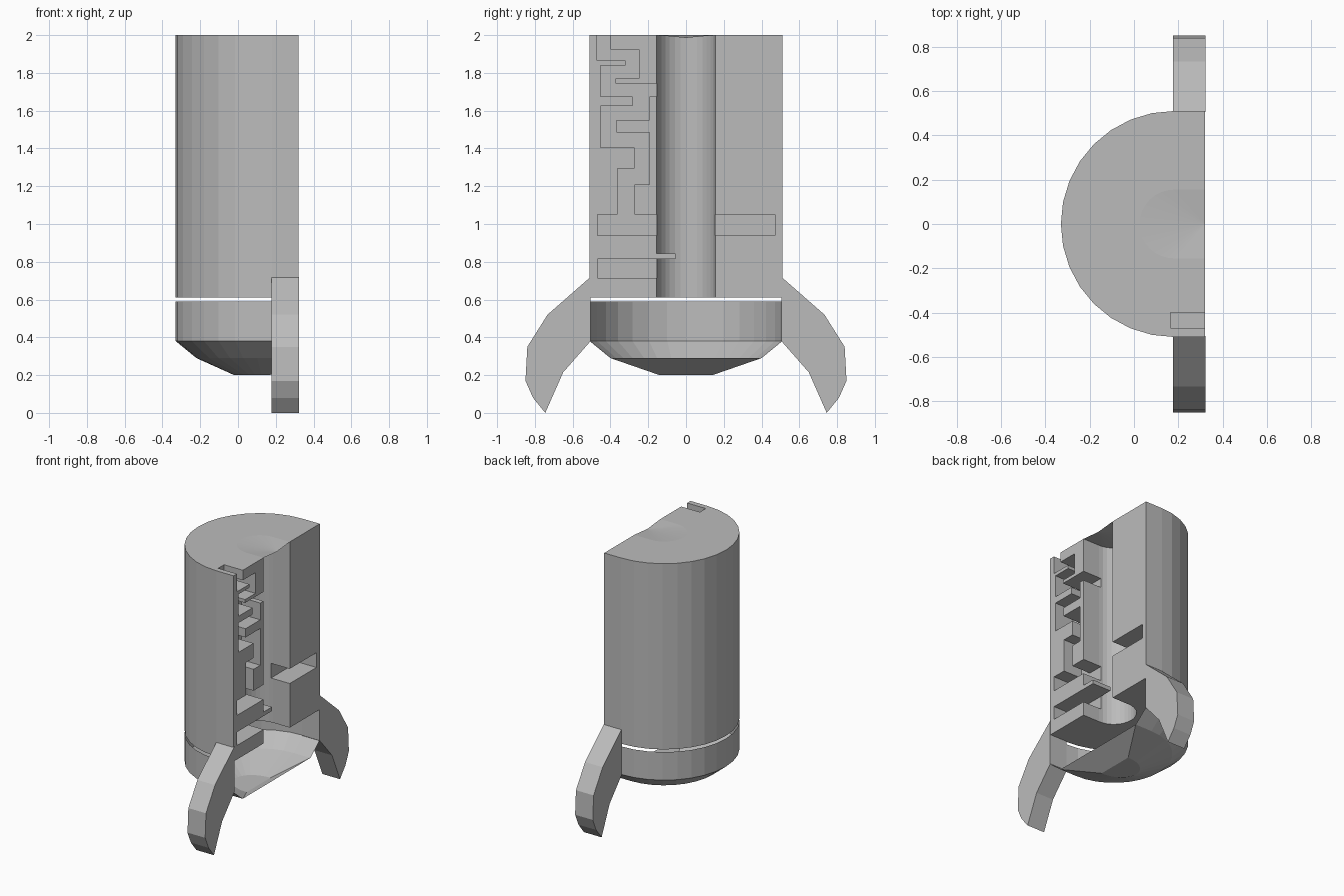
import bpy, bmesh, math

if "Cube" in bpy.data.objects:
    bpy.data.objects.remove(bpy.data.objects["Cube"])

CX, CUT = 0.18, 0.32        # cylinder axis and cut-away plane
grey = bpy.data.materials.new("plain grey")
grey.diffuse_color = (0.5, 0.5, 0.5, 1)
grey.use_nodes = True
grey.node_tree.nodes["Principled BSDF"].inputs["Base Color"].default_value = grey.diffuse_color


def make(name, verts, faces, recalc=True):
    me = bpy.data.meshes.new(name)
    me.from_pydata(verts, [], faces)
    if recalc:
        bm = bmesh.new()
        bm.from_mesh(me)
        bmesh.ops.recalc_face_normals(bm, faces=bm.faces)
        bm.to_mesh(me)
        bm.free()
    me.materials.append(grey)
    ob = bpy.data.objects.new(name, me)
    bpy.context.collection.objects.link(ob)
    return ob


def prism(name, pts, lo, hi, axis):
    """Extrude an outline along x (points are y, z) or z (points are x, y)."""
    put = (lambda p, h: (h, p[0], p[1])) if axis == 'x' else (lambda p, h: (p[0], p[1], h))
    n = len(pts)
    verts = [put(p, lo) for p in pts] + [put(p, hi) for p in pts]
    faces = [tuple(range(n))[::-1], tuple(range(n, 2 * n))]
    faces += [(i, (i + 1) % n, n + (i + 1) % n, n + i) for i in range(n)]
    return make(name, verts, faces)


def d_shape(rx, ry, cx=CX, end=CUT, n=16):
    """Half ellipse with straight sides running to the cut plane."""
    arc = [(cx - rx * math.sin(math.pi * i / n), -ry * math.cos(math.pi * i / n))
           for i in range(n + 1)]
    return [(end, -ry)] + arc + [(end, ry)]


# Main half cylinder with its central bore
bore = d_shape(0.155, 0.155)
body = prism("body", d_shape(0.51, 0.51) + bore[::-1], 0.61, 2.0, 'z')

# Winding channel, side chamber and lower pocket cut into the flat face
channel = [(-.47, 2.05), (-.47, 1.865), (-.32, 1.865), (-.32, 1.84), (-.453, 1.84),
           (-.453, 1.675), (-.283, 1.675), (-.283, 1.625), (-.453, 1.625),
           (-.453, 1.405), (-.273, 1.405), (-.273, 1.295), (-.362, 1.295),
           (-.362, 1.05), (-.468, 1.05), (-.468, .94), (-.1, .94), (-.1, 1.05),
           (-.273, 1.05), (-.273, 1.21), (-.193, 1.21), (-.193, 1.485),
           (-.368, 1.485), (-.368, 1.55), (-.193, 1.55), (-.193, 1.675),
           (-.1, 1.675), (-.1, 1.745), (-.373, 1.745), (-.373, 1.77),
           (-.25, 1.77), (-.25, 1.925), (-.4, 1.925), (-.4, 2.05)]


def rect(y0, y1, z0, z1):
    return [(y0, z0), (y1, z0), (y1, z1), (y0, z1)]


cuts = {"channel": channel, "chamber": rect(.1, .47, .94, 1.05),
        "pocket": rect(-.468, -.1, .715, .815)}
for name, outline in cuts.items():
    cutter = prism(name + "_cutter", outline, .165, .4, 'x')
    cutter.hide_render = True
    cutter.hide_viewport = True
    mod = body.modifiers.new(name, 'BOOLEAN')
    mod.operation = 'DIFFERENCE'
    mod.solver = 'EXACT'
    mod.object = cutter

# Thin, slightly dented sheet closing the bore at the top
n = len(bore)
make("bore_cover", [(x, y, 2.0) for x, y in bore] + [(CUT, 0, 1.985)],
     [(i + 1, i, n) for i in range(n - 1)], False)

# Small plate reaching into the bore
prism("plate", rect(-.3, -.055, .815, .845), .165, CUT, 'x')

# Thin open bowl below the body
rings = [(d_shape(.51, .51), .59), (d_shape(.51, .51), .38),
         (d_shape(.40, .40), .29), (d_shape(.18, .14, .16, .17), .20)]
verts = [(x, y, z) for pts, z in rings for x, y in pts]
faces = [(r * n + i, (r + 1) * n + i, (r + 1) * n + i + 1, r * n + i + 1)
         for r in range(3) for i in range(n - 1)]
faces += [tuple(range(3 * n, 4 * n)), (2 * n, 3 * n - 1, 4 * n - 1, 3 * n)]
make("bowl", verts, faces)

# Two curved legs
leg = [(.505, .72), (.733, .52), (.84, .35), (.85, .17), (.81, .08),
       (.745, 0), (.65, .215), (.505, .38)]
for name, s in (("front_leg", -1), ("back_leg", 1)):
    prism(name, [(s * y, z) for y, z in leg], .177, .323, 'x')
